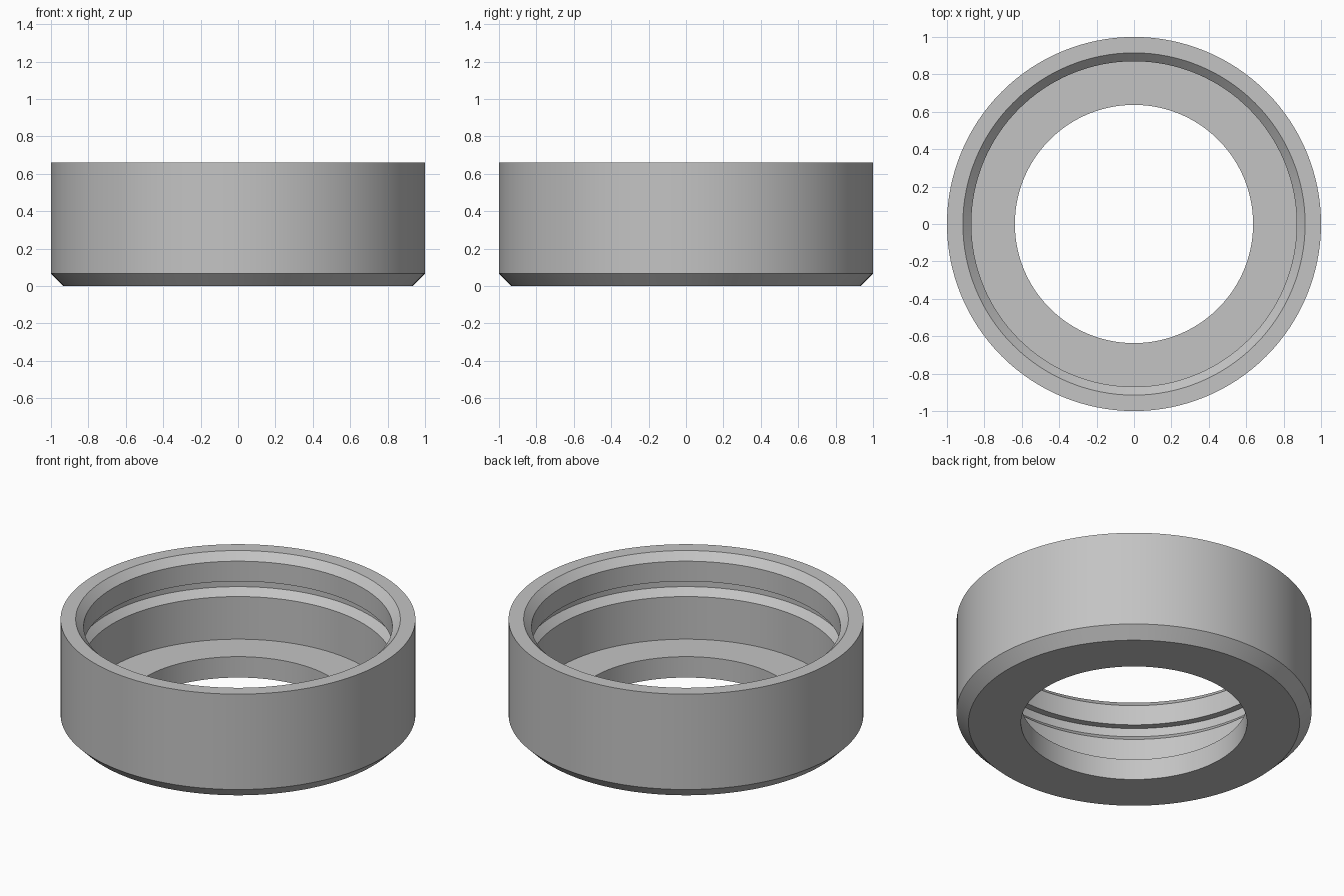
import bpy
import bmesh
import math

old = bpy.data.objects.get("Cube")
if old:
    bpy.data.objects.remove(old, do_unlink=True)

# Single plain grey material
grey = bpy.data.materials.new("plain_grey")
grey.use_nodes = True
colour = (0.55, 0.55, 0.55, 1)
grey.diffuse_color = colour
grey.node_tree.nodes["Principled BSDF"].inputs["Base Color"].default_value = colour

SEGMENTS = 128
HEIGHT = 0.66
FLOOR = 0.13
HOLE, BORE, GROOVE, OUTER = 0.637, 0.87, 0.912, 1.0
CHAMFER = 0.067

# Closed cross-section as (radius, height)
profile = [
    (HOLE, 0),
    (OUTER - CHAMFER, 0),              # underside
    (OUTER, CHAMFER),                  # lower outside chamfer
    (OUTER, HEIGHT),                   # outer wall
    (BORE + 0.045, HEIGHT),            # top rim
    (BORE, HEIGHT - 0.045),            # lead-in chamfer
    (BORE, 0.49),                      # upper bore
    (GROOVE, 0.49),                    # flat roof of the groove
    (GROOVE, 0.437),                   # groove wall
    (BORE, 0.395),                     # sloped groove floor
    (BORE, FLOOR),                     # lower bore
    (HOLE, FLOOR),                     # inside ledge
]


def lathe(name, section, segments):
    """Revolve a closed cross-section about the z axis."""
    bm = bmesh.new()
    rings = []
    for i in range(segments):
        a = math.tau * i / segments
        rings.append([bm.verts.new((r * math.cos(a), r * math.sin(a), z))
                      for r, z in section])
    count = len(section)
    for i in range(segments):
        here, there = rings[i], rings[(i + 1) % segments]
        for j in range(count):
            k = (j + 1) % count
            bm.faces.new((here[j], there[j], there[k], here[k]))
    bmesh.ops.recalc_face_normals(bm, faces=bm.faces[:])
    mesh = bpy.data.meshes.new(name)
    bm.to_mesh(mesh)
    bm.free()
    obj = bpy.data.objects.new(name, mesh)
    bpy.context.collection.objects.link(obj)
    return obj


# Collar ring with an internal groove
ring = lathe("collar_ring", profile, SEGMENTS)
ring.data.materials.append(grey)
bpy.ops.object.select_all(action="DESELECT")
ring.select_set(True)
bpy.context.view_layer.objects.active = ring
bpy.ops.object.shade_smooth_by_angle(angle=math.radians(30))
